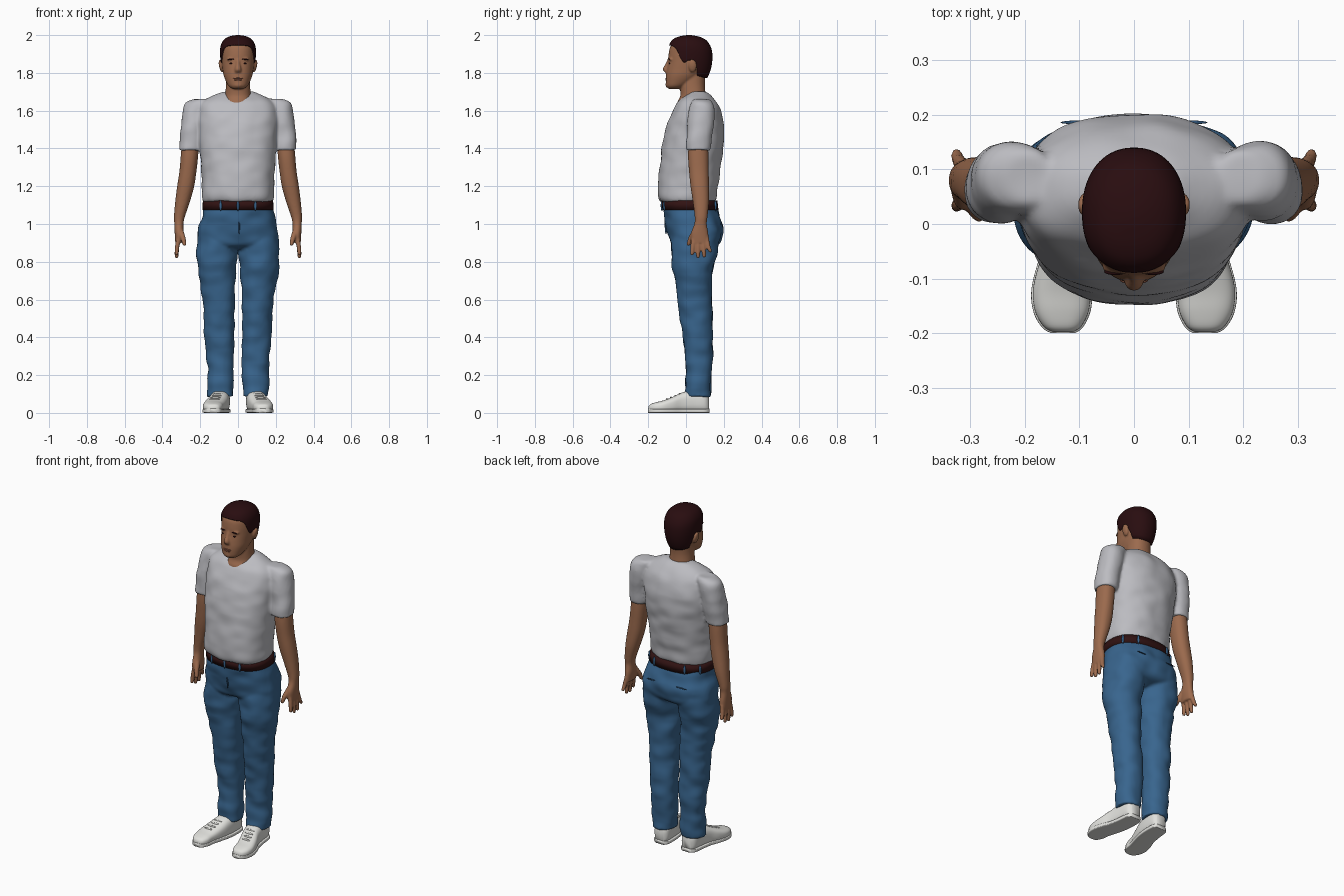
import bpy, bmesh, math
from mathutils import Vector, Matrix, noise


def material(name, r, g, b):
    m = bpy.data.materials.new(name)
    m.diffuse_color = (r, g, b, 1)
    return m


SKIN = material("skin", 0.33, 0.145, 0.075)
LIP = material("lips", 0.27, 0.10, 0.06)
HAIR = material("dark hair", 0.022, 0.004, 0.005)
SHIRT = material("light grey cotton", 0.50, 0.50, 0.53)
DENIM = material("blue denim", 0.04, 0.13, 0.27)
SEAM = material("dark denim", 0.025, 0.08, 0.17)
LEATHER = material("belt leather", 0.03, 0.006, 0.006)
WHITE = material("white shoe", 0.75, 0.75, 0.72)


def refine(rows, steps=5):
    """Smooth Catmull-Rom interpolation between cross-sections."""
    out = []
    for i in range(len(rows) - 1):
        p0, p1, p2 = rows[max(i - 1, 0)], rows[i], rows[i + 1]
        p3 = rows[min(i + 2, len(rows) - 1)]
        for s in range(steps):
            t = s / steps
            out.append([0.5 * (2 * b + (c - a) * t + (2 * a - 5 * b + 4 * c - d) * t * t
                               + (3 * b - a - 3 * c + d) * t ** 3)
                        for a, b, c, d in zip(p0, p1, p2, p3)])
    return out + [list(rows[-1])]


def spans(rows):
    """(z, half width, front y, back y) -> (z, cx, cy, rx, ry)."""
    return [(z, 0, (f + b) / 2, w, (b - f) / 2) for z, w, f, b in rows]


def power(v, p):
    return math.copysign(abs(v) ** (2 / p), v)


def loft(bm, rows, p=2.2, n=40, along="z", mirror=False, steps=5):
    """Closed loft of superelliptic sections stacked along z or y."""
    for side in ((1, -1) if mirror else (1,)):
        rings = []
        for t, a, b, ra, rb in refine(rows, steps):
            ring = []
            for k in range(n):
                q = 2 * math.pi * k / n
                u, v = a + ra * power(math.cos(q), p), b + rb * power(math.sin(q), p)
                ring.append(bm.verts.new((side * u, v, t) if along == "z" else (side * u, t, v)))
            rings.append(ring)
        for r0, r1 in zip(rings, rings[1:]):
            for k in range(n):
                bm.faces.new((r0[k], r0[(k + 1) % n], r1[(k + 1) % n], r1[k]))
        bm.faces.new(rings[0])
        bm.faces.new(rings[-1])


def ball(bm, c, r, mirror=False, tilt=0):
    """Ellipsoid, optionally tilted about y and mirrored."""
    for s in ((1, -1) if mirror else (1,)):
        m = (Matrix.Translation((s * c[0], c[1], c[2])) @ Matrix.Rotation(s * tilt, 4, "Y")
             @ Matrix.Diagonal((*r, 1)))
        bmesh.ops.create_uvsphere(bm, u_segments=16, v_segments=10, radius=1, matrix=m)


def finish(name, bm, mat, voxel=0, smooth=4, wrinkle=0):
    """Make an object; with a voxel size, fuse its parts into one skin."""
    bmesh.ops.recalc_face_normals(bm, faces=bm.faces)
    me = bpy.data.meshes.new(name)
    bm.to_mesh(me)
    bm.free()
    ob = bpy.data.objects.new(name, me)
    bpy.context.collection.objects.link(ob)
    if voxel:
        r = ob.modifiers.new("fuse", "REMESH")
        r.mode, r.voxel_size = "VOXEL", voxel
        s = ob.modifiers.new("relax", "SMOOTH")
        s.factor, s.iterations = 0.5, smooth
        me = bpy.data.meshes.new_from_object(ob.evaluated_get(bpy.context.evaluated_depsgraph_get()))
        ob.modifiers.clear()
        ob.data = me
    if wrinkle:
        moves = [v.normal * wrinkle * noise.noise(Vector((v.co.x * 11, v.co.y * 11, v.co.z * 15)))
                 for v in me.vertices]
        for v, d in zip(me.vertices, moves):
            v.co += d
    me.materials.clear()
    me.materials.append(mat)
    for f in me.polygons:
        f.use_smooth = True
        f.material_index = 0
    return ob


# Head with neck, nose and ears
bm = bmesh.new()
loft(bm, spans([(1.715, .028, -.092, -.03), (1.73, .05, -.104, .0), (1.76, .066, -.107, .05),
                (1.79, .077, -.106, .085), (1.82, .082, -.102, .11), (1.86, .087, -.095, .125),
                (1.90, .088, -.092, .128), (1.94, .084, -.082, .118), (1.97, .066, -.05, .095),
                (1.985, .04, -.02, .06)]))
loft(bm, spans([(1.58, .08, -.03, .12), (1.64, .077, -.046, .115), (1.68, .069, -.03, .105),
                (1.74, .063, -.032, .10), (1.80, .062, -.02, .105)]))
loft(bm, [(1.885, 0, -.083, .009, .009), (1.85, 0, -.095, .011, .013), (1.82, 0, -.104, .017, .019),
          (1.803, 0, -.099, .018, .014)], n=16)
ball(bm, (.09, .035, 1.837), (.011, .022, .034), True, .2)
ball(bm, (0, -.096, 1.737), (.024, .013, .016))
ball(bm, (.034, -.078, 1.872), (.027, .014, .008), True)
finish("head", bm, SKIN, .005, 4)

# Eyes, brows and mouth
bm = bmesh.new()
ball(bm, (.033, -.0855, 1.85), (.012, .006, .0045), True)
finish("eyes", bm, HAIR)
bm = bmesh.new()
ball(bm, (.034, -.0875, 1.873), (.021, .006, .004), True, .08)
finish("eyebrows", bm, HAIR)
bm = bmesh.new()
ball(bm, (0, -.103, 1.771), (.026, .007, .004))
ball(bm, (0, -.102, 1.763), (.022, .008, .005))
finish("lips", bm, LIP)

# Hair cap: each column of the grid runs from the crown to the hairline
CAP = refine(spans([(1.76, .07, -.10, .105), (1.80, .082, -.10, .125), (1.84, .089, -.10, .136),
                    (1.88, .094, -.099, .14), (1.92, .095, -.095, .137), (1.95, .090, -.088, .125),
                    (1.975, .075, -.072, .105), (1.99, .053, -.045, .075), (1.998, .025, -.01, .04),
                    (2.0, .004, .012, .02)]))
LINE = [(-1, 1.772), (-.5, 1.785), (-.2, 1.862), (.05, 1.868), (.22, 1.85), (.36, 1.875),
        (.6, 1.928), (.75, 1.94), (1, 1.946)]


def blend(table, x):
    for a, b in zip(table, table[1:]):
        if x <= b[0]:
            t = max(0, (x - a[0]) / (b[0] - a[0]))
            return [p + (q - p) * t for p, q in zip(a, b)]
    return list(table[-1])


bm = bmesh.new()
N, ROWS, cols = 72, 24, []
for k in range(N):
    q = 2 * math.pi * k / N
    low = blend(LINE, math.cos(q))[1]
    col = []
    for j in range(ROWS + 2):
        s = (min(j, ROWS) / ROWS) ** 1.8
        z, _, cy, rx, ry = blend(CAP, 2.0 - (2.0 - low) * s)
        g = .85 if j > ROWS else 1
        col.append(bm.verts.new((g * rx * power(math.sin(q), 2.2), cy - g * ry * power(math.cos(q), 2.2), z)))
    cols.append(col)
for k in range(N):
    a, b = cols[k], cols[(k + 1) % N]
    for j in range(ROWS + 1):
        bm.faces.new((a[j], a[j + 1], b[j + 1], b[j]))
bm.faces.new([c[0] for c in cols])
finish("hair", bm, HAIR)

# T-shirt: torso and sleeves fused
bm = bmesh.new()
loft(bm, spans([(1.12, .186, -.138, .158), (1.15, .191, -.148, .163), (1.2, .191, -.148, .168),
                (1.3, .195, -.139, .183), (1.4, .204, -.127, .195), (1.5, .21, -.107, .203),
                (1.56, .213, -.088, .195), (1.615, .207, -.062, .178), (1.65, .182, -.042, .157),
                (1.68, .132, -.002, .132), (1.702, .082, .03, .108)]), p=2.3, n=64)
loft(bm, [(1.662, .195, .085, .04, .045), (1.642, .21, .085, .066, .06), (1.60, .224, .083, .067, .069),
          (1.53, .238, .078, .063, .071), (1.46, .246, .07, .061, .067), (1.39, .253, .063, .059, .063)],
     mirror=True)
finish("t_shirt", bm, SHIRT, .008, 5, .006)

# Arms with hands: palm, four fingers and thumb
bm = bmesh.new()
loft(bm, [(1.45, .25, .065, .045, .05), (1.36, .257, .065, .046, .054), (1.28, .265, .068, .045, .052),
          (1.2, .277, .073, .045, .049), (1.12, .293, .079, .039, .043), (1.04, .31, .08, .029, .034),
          (1.0, .313, .077, .024, .033), (.95, .312, .072, .023, .046), (.90, .314, .075, .018, .046)],
     mirror=True)
for y0, y1, z1 in ((.04, .032, .835), (.064, .064, .82), (.088, .096, .823), (.108, .128, .85)):
    loft(bm, [(.93, .314, y0, .012, .013), (.88, .322, (y0 + y1) / 2, .012, .012),
              (z1 + .008, .325, y1, .010, .010), (z1, .325, y1, .006, .006)], n=12, mirror=True)
loft(bm, [(.975, .306, .055, .014, .016), (.93, .292, .028, .014, .015), (.895, .284, .015, .011, .011),
          (.885, .283, .012, .007, .007)], n=12, mirror=True)
finish("arms", bm, SKIN, .005, 4)

# Jeans: hips and both legs fused
bm = bmesh.new()
loft(bm, spans([(1.11, .181, -.118, .158), (1.05, .191, -.116, .178), (.98, .209, -.102, .196),
                (.92, .216, -.088, .188), (.885, .205, -.07, .16), (.865, .12, -.03, .10)]), p=2.4, n=64)
loft(bm, [(.97, .11, .055, .095, .12), (.86, .112, .045, .106, .122), (.76, .113, .036, .101, .106),
          (.68, .108, .042, .093, .096), (.6, .102, .047, .084, .09), (.5, .10, .054, .081, .085),
          (.4, .097, .062, .078, .079), (.3, .095, .069, .074, .072), (.2, .092, .068, .069, .069),
          (.085, .092, .062, .069, .066)], mirror=True)
finish("jeans", bm, DENIM, .008, 5, .009)

# Fly seam and pocket seams
bm = bmesh.new()
ball(bm, (.006, -.106, 1.0), (.004, .007, .055))
ball(bm, (.09, .186, 1.0), (.045, .004, .003), True)
finish("seams", bm, SEAM)

# Belt and belt loops
bm = bmesh.new()
loft(bm, spans([(1.075, .189, -.125, .172), (1.125, .186, -.129, .166)]), p=2.4, n=64, steps=1)
finish("belt", bm, LEATHER)
bm = bmesh.new()
for deg in (30, 62, 118, 150, 245, 270, 295):
    q = math.radians(deg)
    x, y = .188 * power(math.cos(q), 2.4), .022 + .149 * power(math.sin(q), 2.4)
    ball(bm, (x, y, 1.097), (.007, .007, .028))
finish("belt_loops", bm, DENIM)

# Shoes: upper, sole and laces
bm = bmesh.new()
UPPER = [(.122, .088, .028, .09), (.10, .09, .045, .118), (.04, .093, .05, .122), (-.02, .102, .052, .108),
         (-.07, .118, .055, .085), (-.12, .131, .054, .066), (-.16, .132, .049, .056),
         (-.188, .131, .034, .046), (-.198, .13, .018, .034)]
loft(bm, [(y, x, h / 2, w, h / 2) for y, x, w, h in UPPER], p=2.7, along="y", mirror=True)
loft(bm, [(y * 1.01, x, .011, w + .003, .011) for y, x, w, h in UPPER], p=6, along="y", mirror=True)
for i in range(4):
    y = -.035 - .022 * i
    ball(bm, (.107 + .006 * i, y, .099 - .009 * i), (.026, .005, .006), True)
finish("shoes", bm, WHITE)
